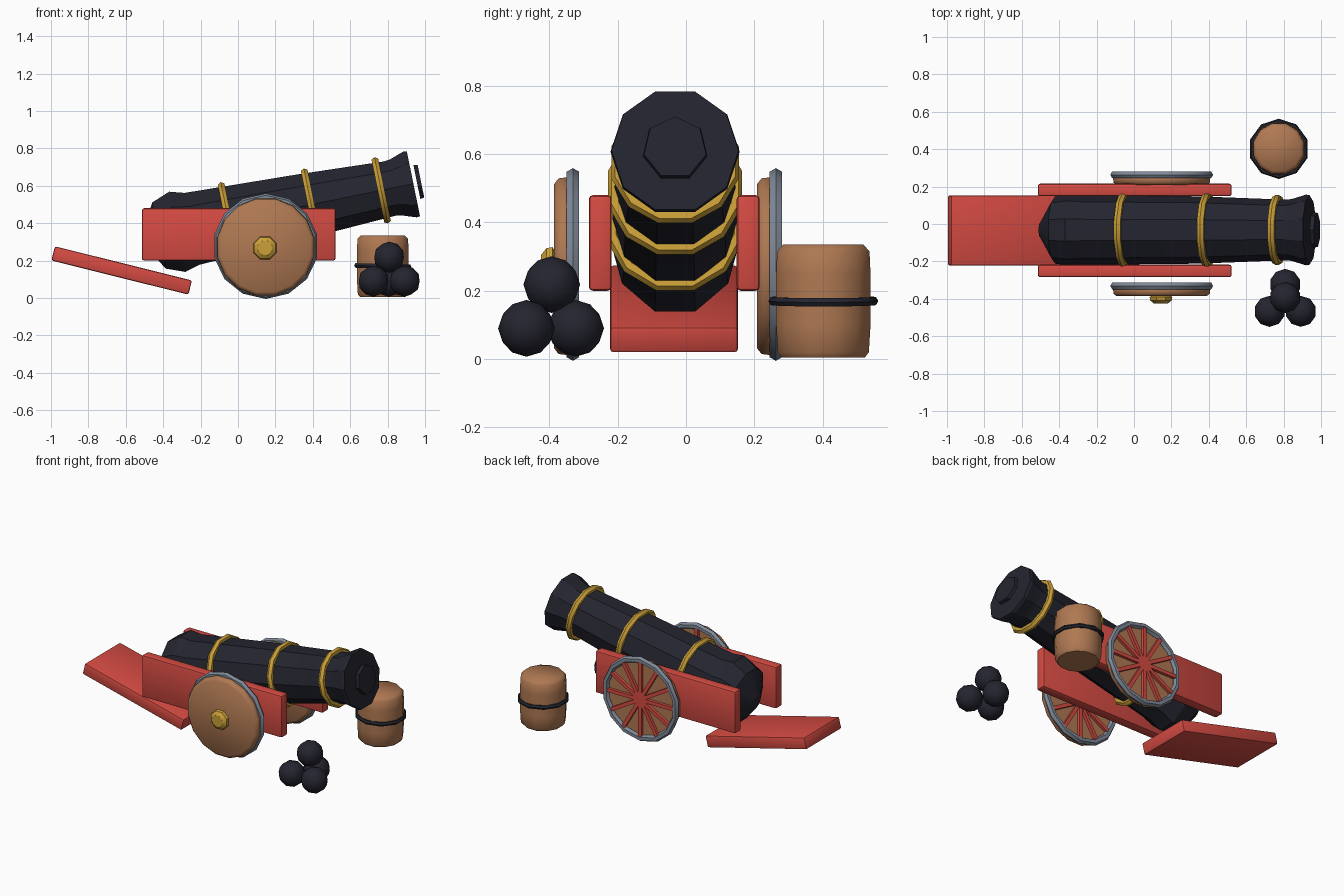
import bpy, bmesh, math
from mathutils import Matrix, Vector

if "Cube" in bpy.data.objects:
    bpy.data.objects.remove(bpy.data.objects["Cube"])


def material(name, rgb):
    m = bpy.data.materials.new(name)
    m.diffuse_color = (*rgb, 1)
    m.use_nodes = True
    m.node_tree.nodes["Principled BSDF"].inputs["Base Color"].default_value = m.diffuse_color
    return m


IRON = material("black iron", (0.017, 0.018, 0.028))
RED = material("red paint", (0.66, 0.07, 0.055))
WOOD = material("brown wood", (0.43, 0.19, 0.085))
GOLD = material("brass", (0.60, 0.35, 0.04))
STEEL = material("grey steel", (0.21, 0.25, 0.31))


def finish(name, bm, mat, matrix, angle=35):
    bmesh.ops.recalc_face_normals(bm, faces=bm.faces)
    me = bpy.data.meshes.new(name)
    bm.to_mesh(me)
    bm.free()
    me.materials.append(mat)
    ob = bpy.data.objects.new(name, me)
    bpy.context.collection.objects.link(ob)
    ob.matrix_world = matrix
    bpy.ops.object.select_all(action='DESELECT')
    ob.select_set(True)
    bpy.context.view_layer.objects.active = ob
    bpy.ops.object.shade_smooth_by_angle(angle=math.radians(angle))
    return ob


def lathe(name, profile, sides, mat, matrix, closed=False, angle=35):
    """Loft rings (height, radius x, radius y) along local z."""
    bm = bmesh.new()
    rings = []
    for p in profile:
        h, rx, ry = p[0], p[1], p[-1]
        rings.append([bm.verts.new((rx * math.cos(a), ry * math.sin(a), h))
                      for a in [(i + 0.5) * math.tau / sides for i in range(sides)]])
    pairs = list(zip(rings, rings[1:]))
    if closed:
        pairs.append((rings[-1], rings[0]))
    else:
        bm.faces.new(rings[0])
        bm.faces.new(rings[-1])
    for a, b in pairs:
        for i in range(sides):
            j = (i + 1) % sides
            bm.faces.new((a[i], a[j], b[j], b[i]))
    return finish(name, bm, mat, matrix, angle)


def hoop(name, h, rx, ry, t, sides, mat, matrix):
    """Ring with a hexagonal section."""
    prof = []
    for k in range(6):
        c, s = t * math.cos(k * math.tau / 6), t * math.sin(k * math.tau / 6)
        prof.append((h + s, rx + c, ry + c))
    return lathe(name, prof, sides, mat, matrix, closed=True)


def box(name, size, mat, matrix, bevel):
    bm = bmesh.new()
    bmesh.ops.create_cube(bm, size=1, matrix=Matrix.Diagonal((*size, 1)))
    bmesh.ops.bevel(bm, geom=bm.edges[:], offset=bevel, segments=2, affect='EDGES', profile=0.5)
    return finish(name, bm, mat, matrix)


T = Matrix.Translation


def R(deg, axis):
    return Matrix.Rotation(math.radians(deg), 4, axis)


# Gun barrel, origin at the centre of the muzzle face
gun = T((0.93, -0.032, 0.609)) @ R(78.5, 'Y')
lathe("gun_barrel", [
    (-1.46, 0.05, 0.04), (-1.445, 0.075, 0.065), (-1.38, 0.19, 0.18),
    (-1.28, 0.23, 0.192), (-1.20, 0.206, 0.186), (-0.60, 0.182, 0.180),
    (-0.12, 0.156, 0.162), (-0.09, 0.16, 0.165), (-0.01, 0.189, 0.189),
    (0.008, 0.186, 0.186)], 10, IRON, gun, angle=25)
lathe("muzzle_plug", [(0.028, 0.097), (0.05, 0.093)], 7, IRON, gun)
for i, (s, rx, ry) in enumerate([(-1.0, 0.20, 0.19), (-0.55, 0.183, 0.182), (-0.168, 0.166, 0.172)]):
    hoop(f"brass_band_{i}", s, rx, ry, 0.021, 12, GOLD, gun)

# Carriage cheeks and trail plank
for side, y in (("front", -0.251), ("back", 0.182)):
    box(f"carriage_cheek_{side}", (1.036, 0.067, 0.28), RED, T((0.004, y, 0.34)), 0.012)
box("trail_plank", (0.755, 0.374, 0.078), RED, T((-0.622, -0.035, 0.147)) @ R(14, 'Y'), 0.01)

# Wheels: steel rim, red spokes, wooden disc, brass hub (both face the front)
for side, y in (("front", -0.331), ("back", 0.263)):
    w = T((0.148, y, 0.277)) @ R(90, 'X')
    hoop(f"wheel_rim_{side}", 0, 0.261, 0.261, 0.021, 14, STEEL, w)
    lathe(f"wheel_disc_{side}", [(0.004, 0.258), (0.02, 0.265), (0.042, 0.262), (0.055, 0.245)],
          16, WOOD, w @ T((0, -0.005, 0)), angle=50)
    lathe(f"wheel_hub_{side}", [(0.05, 0.05), (0.06, 0.066), (0.078, 0.062), (0.094, 0.04)],
          8, GOLD, w @ T((-0.004, -0.01, 0)))
    bm = bmesh.new()
    for k in range(12):
        bmesh.ops.create_cube(bm, size=1, matrix=R(k * 30, 'Z') @ T((0.125, 0, -0.003))
                              @ Matrix.Diagonal((0.25, 0.024, 0.024, 1)))
    finish(f"wheel_spokes_{side}", bm, RED, w)

# Powder keg with iron hoop
keg = T((0.774, 0.402, 0))
lathe("powder_keg", [(0.004, 0.125), (0.02, 0.138), (0.10, 0.143), (0.25, 0.143),
                     (0.315, 0.14), (0.335, 0.122)], 12, WOOD, keg, angle=50)
hoop("keg_hoop", 0, 0.147, 0.147, 0.014, 10, IRON, keg @ T((0, 0, 0.17)) @ R(1.5, 'Y'))

# Stack of cannonballs
for i, p in enumerate([(0.725, -0.467, 0.09), (0.892, -0.467, 0.09),
                       (0.808, -0.323, 0.09), (0.808, -0.393, 0.218)]):
    bm = bmesh.new()
    bmesh.ops.create_icosphere(bm, subdivisions=2, radius=0.083)
    finish(f"cannonball_{i}", bm, IRON, T(p))
